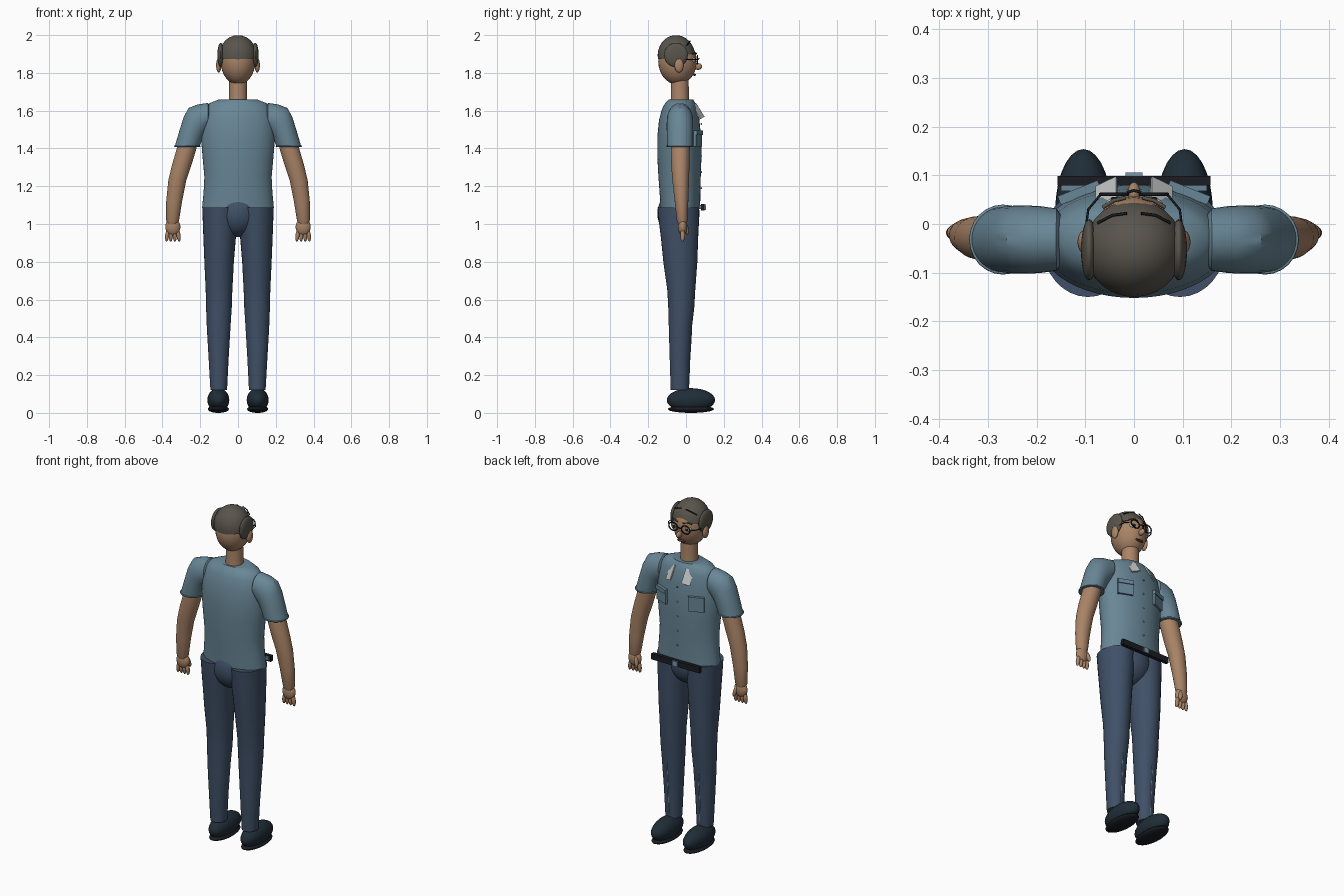
import bpy, bmesh, math
from mathutils import Vector

if "Cube" in bpy.data.objects:
    bpy.data.objects.remove(bpy.data.objects["Cube"])


def material(name, r, g, b):
    m = bpy.data.materials.new(name)
    m.use_nodes = True
    m.diffuse_color = (r, g, b, 1)
    node = next(n for n in m.node_tree.nodes if n.type == 'BSDF_PRINCIPLED')
    node.inputs["Base Color"].default_value = (r, g, b, 1)
    node.inputs["Roughness"].default_value = 0.8
    return m


SHIRT = material("shirt blue", .14, .24, .305)
DENIM = material("trouser navy", .05, .08, .135)
SKIN = material("skin tan", .40, .23, .135)
HAIR = material("hair grey brown", .10, .09, .073)
SHOE = material("shoe dark", .014, .026, .038)
BLACK = material("near black", .010, .012, .016)
PALE = material("pale grey", .52, .54, .54)
STEEL = material("buckle steel", .20, .32, .40)
LIP = material("mouth brown", .10, .045, .03)


def finish(bm, name, mat, smooth=True):
    bmesh.ops.recalc_face_normals(bm, faces=bm.faces)
    me = bpy.data.meshes.new(name)
    bm.to_mesh(me)
    bm.free()
    me.materials.append(mat)
    ob = bpy.data.objects.new(name, me)
    bpy.context.collection.objects.link(ob)
    if smooth:
        bpy.ops.object.select_all(action='DESELECT')
        ob.select_set(True)
        bpy.context.view_layer.objects.active = ob
        bpy.ops.object.shade_smooth_by_angle(angle=math.radians(40))
    return ob


def loft(name, mat, rings, s=1, n=32):
    """Rings: inner x, z, outer x, z, centre y, half depth."""
    bm = bmesh.new()
    loops = []
    for x1, z1, x2, z2, y, ry in rings:
        a, b = Vector((s * x1, y, z1)), Vector((s * x2, y, z2))
        mid, half = (a + b) / 2, (b - a) / 2
        angles = [math.tau * i / n for i in range(n)]
        loops.append([bm.verts.new(mid + half * math.cos(t) + Vector((0, ry * math.sin(t), 0)))
                      for t in angles])
    for p, q in zip(loops, loops[1:]):
        for i in range(n):
            j = (i + 1) % n
            bm.faces.new((p[i], p[j], q[j], q[i]))
    bm.faces.new(loops[0])
    bm.faces.new(loops[-1])
    return finish(bm, name, mat)


def ellipsoid(name, mat, loc, rad, rot=(0, 0, 0), cut=None, seg=28):
    bm = bmesh.new()
    bmesh.ops.create_uvsphere(bm, u_segments=seg, v_segments=seg // 2, radius=1)
    bmesh.ops.scale(bm, vec=rad, verts=bm.verts)
    if cut is not None:
        cutting = bmesh.ops.bisect_plane(bm, geom=bm.verts[:] + bm.edges[:] + bm.faces[:],
                                         plane_co=(0, 0, cut), plane_no=(0, 0, -1), clear_outer=True)
        rim = [e for e in cutting["geom_cut"] if isinstance(e, bmesh.types.BMEdge)]
        bmesh.ops.contextual_create(bm, geom=rim)
    ob = finish(bm, name, mat)
    ob.location, ob.rotation_euler = loc, rot
    return ob


def box(name, mat, loc, size, rot=(0, 0, 0)):
    bm = bmesh.new()
    bmesh.ops.create_cube(bm, size=1)
    bmesh.ops.scale(bm, vec=size, verts=bm.verts)
    ob = finish(bm, name, mat, False)
    ob.location, ob.rotation_euler = loc, rot
    return ob


def wire(name, mat, points, radius, closed=False):
    cu = bpy.data.curves.new(name, 'CURVE')
    cu.dimensions = '3D'
    cu.bevel_depth, cu.bevel_resolution, cu.use_fill_caps = radius, 2, True
    sp = cu.splines.new('POLY')
    sp.points.add(len(points) - 1)
    for p, co in zip(sp.points, points):
        p.co = (*co, 1)
    sp.use_cyclic_u = closed
    cu.materials.append(mat)
    ob = bpy.data.objects.new(name, cu)
    bpy.context.collection.objects.link(ob)
    return ob


def ring_points(c, rx, ry, rz, n=24):
    ts = [math.tau * i / n for i in range(n)]
    return [(c[0] + rx * math.cos(t), c[1] + ry * math.sin(t), c[2] + rz * math.sin(t)) for t in ts]


# Torso and neck
torso = [(.19, 1.085, -.03, .105), (.182, 1.17, -.032, .108), (.178, 1.25, -.034, .112),
         (.188, 1.36, -.035, .117), (.196, 1.46, -.036, .116), (.19, 1.55, -.036, .107),
         (.172, 1.61, -.033, .094), (.15, 1.64, -.03, .08), (.10, 1.66, -.027, .064)]
loft("shirt_body", SHIRT, [(-w, z, w, z, y, d) for w, z, y, d in torso], n=48)
loft("neck", SKIN, [(-w, z, w, z, -.032, w) for w, z in ((.052, 1.63), (.047, 1.68), (.046, 1.79))])
ellipsoid("pelvis", DENIM, (0, -.04, 1.055), (.12, .112, .125))

# Belt, buckle and shirt front
box("shirt_hem", SHIRT, (0, .076, 1.09), (.30, .016, .02))
box("belt", BLACK, (0, .089, 1.088), (.315, .02, .034))
box("buckle", STEEL, (0, .102, 1.088), (.034, .008, .03))
for i in range(5):
    ellipsoid("button", STEEL, (0, .081, 1.19 + .085 * i), (.005, .004, .005), seg=12)

# Head and hair
ellipsoid("head", SKIN, (0, -.045, 1.862), (.092, .102, .124))
ellipsoid("hair_cap", HAIR, (0, -.05, 1.887), (.102, .1, .113), (.15, 0, 0), cut=0)
ellipsoid("nose", SKIN, (0, .063, 1.834), (.013, .023, .018))
ellipsoid("mouth", LIP, (0, .045, 1.79), (.026, .008, .006), seg=16)
wire("glasses_bridge", BLACK, [(-.014, .065, 1.872), (0, .069, 1.876), (.014, .065, 1.872)], .003)

for s, side in ((1, "left"), (-1, "right")):
    # Face and hair details
    ellipsoid(side + "_ear", SKIN, (s * .102, -.037, 1.84), (.014, .024, .038))
    ellipsoid(side + "_side_hair", HAIR, (s * .092, -.053, 1.895), (.017, .063, .064))
    ellipsoid(side + "_eye", PALE, (s * .041, .038, 1.868), (.019, .015, .013), seg=16)
    ellipsoid(side + "_pupil", BLACK, (s * .041, .051, 1.868), (.008, .005, .008), seg=12)
    wire(side + "_eyebrow", HAIR, [(s * .018, .054, 1.902), (s * .042, .048, 1.907),
                                   (s * .064, .034, 1.9)], .004)
    wire(side + "_glasses_rim", BLACK, ring_points((s * .041, .061, 1.87), .028, 0, .023), .0035, True)
    wire(side + "_glasses_arm", BLACK, [(s * .069, .06, 1.872), (s * .094, .03, 1.872),
                                        (s * .102, -.03, 1.868)], .0025)
    wire(side + "_hair_strand", BLACK, [(s * .015, .022, 1.97), (s * .045, .018, 1.962),
                                        (s * .075, .002, 1.945)], .003)

    # Collar and chest pocket
    box(side + "_collar", PALE, (s * .056, .063, 1.597), (.048, .007, .085), (.5, s * .25, s * -.45))
    tilt = (0, 0, s * -.38)
    box(side + "_pocket", SHIRT, (s * .112, .062, 1.452), (.085, .014, .085), tilt)
    box(side + "_pocket_flap", SHIRT, (s * .113, .066, 1.484), (.089, .016, .024), tilt)

    # Sleeve, cuff and arm
    loft(side + "_sleeve", SHIRT, [
        (.145, 1.53, .148, 1.625, -.032, .045), (.158, 1.5, .16, 1.641, -.032, .064),
        (.175, 1.475, .215, 1.632, -.032, .069), (.185, 1.455, .262, 1.614, -.032, .07),
        (.194, 1.435, .288, 1.565, -.032, .07), (.2, 1.42, .312, 1.488, -.032, .069),
        (.203, 1.41, .335, 1.41, -.032, .067)], s)
    wire(side + "_cuff", SHIRT, ring_points((s * .269, -.032, 1.412), .066, .068, 0), .004, True)
    loft(side + "_arm", SKIN, [
        (.205, 1.5, .295, 1.5, -.03, .05), (.22, 1.4, .324, 1.4, -.03, .05),
        (.247, 1.31, .35, 1.31, -.03, .048), (.274, 1.23, .369, 1.23, -.028, .044),
        (.296, 1.12, .38, 1.12, -.024, .036), (.312, 1.02, .38, 1.02, -.02, .029),
        (.322, 1.0, .372, 1.0, -.02, .022)], s)

    # Hand
    ellipsoid(side + "_palm", SKIN, (s * .345, -.018, .985), (.04, .024, .046))
    for i in range(4):
        ellipsoid(side + "_finger", SKIN, (s * (.315 + .02 * i), -.018, .94),
                  (.011, .013, .034), (0, s * (.12 - .08 * i), 0), seg=14)
    ellipsoid(side + "_thumb", SKIN, (s * .322, .002, .975), (.011, .012, .033), (.2, s * .2, 0), seg=14)

    # Trouser leg with front crease
    leg = [(.0, .189, 1.088, -.04, .11), (.004, .186, 1.0, -.037, .105), (.012, .183, .92, -.034, .098),
           (.022, .178, .8, -.03, .09), (.03, .171, .65, -.025, .074), (.033, .169, .56, -.025, .069),
           (.04, .165, .45, -.03, .061), (.05, .155, .28, -.033, .053), (.058, .146, .12, -.033, .048)]
    loft(side + "_trouser_leg", DENIM, [(a, z, b, z, y, d) for a, b, z, y, d in leg], s)
    wire(side + "_crease", STEEL, [(s * .102, .0155, .15), (s * .102, .0205, .28),
                                   (s * .1025, .031, .45)], .002)

    # Shoe
    ellipsoid(side + "_shoe", SHOE, (s * .104, .026, .068), (.058, .128, .063), cut=-.045)
    ellipsoid(side + "_sole", BLACK, (s * .104, .026, .02), (.056, .122, .02))
